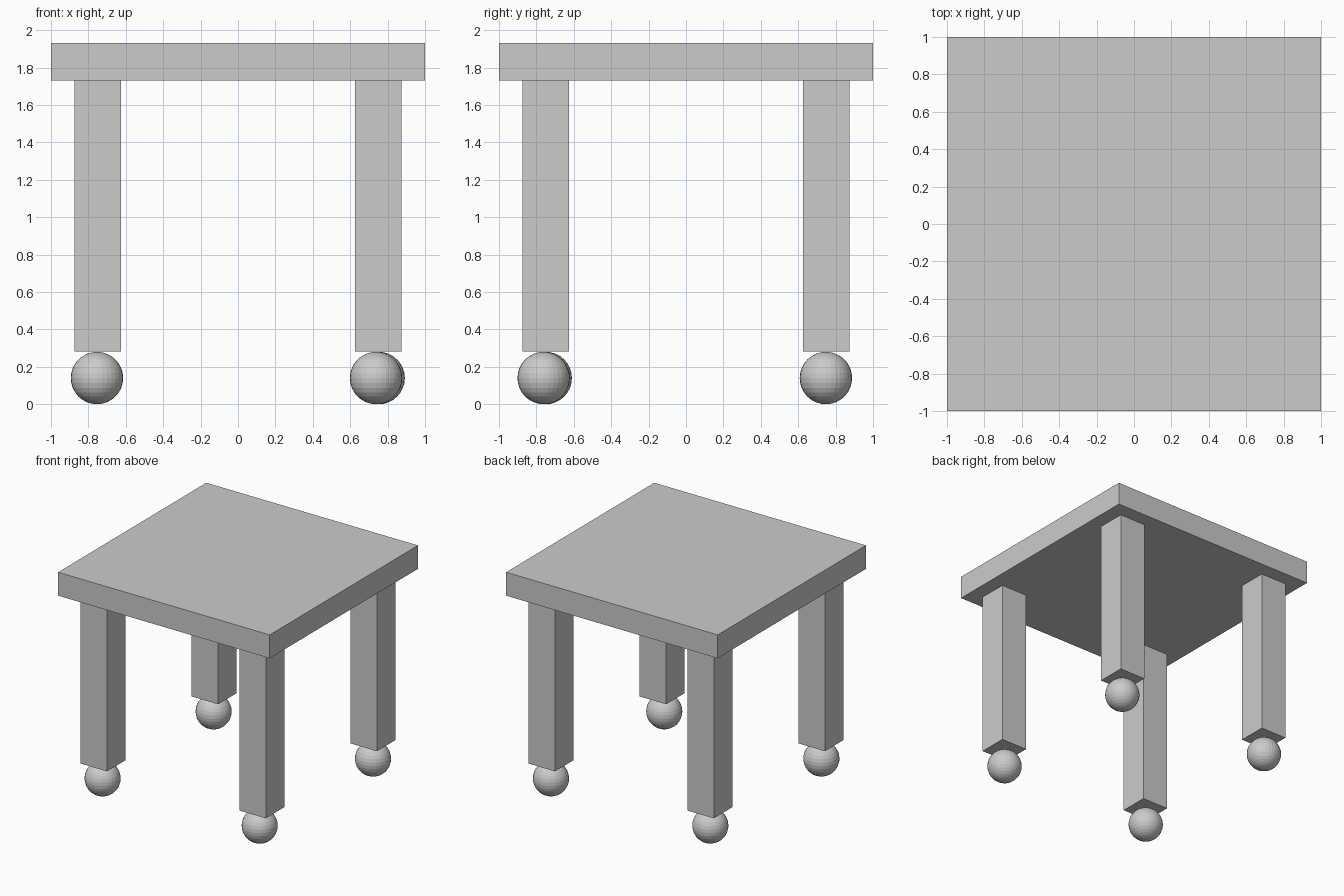
import bpy

if "Cube" in bpy.data.objects:
    bpy.data.objects.remove(bpy.data.objects["Cube"])


def box(name, center, size):
    bpy.ops.mesh.primitive_cube_add(size=1, location=center)
    ob = bpy.context.object
    ob.name = name
    ob.scale = size
    bpy.ops.object.transform_apply(location=False, rotation=False, scale=True)
    return ob


LEG_BOTTOM, TOP_BOTTOM, TOP = 0.282, 1.73, 1.93
BALL_R = 0.14

# Square table top
box("table_top", (0, 0, (TOP_BOTTOM + TOP) / 2), (2, 2, TOP - TOP_BOTTOM))

# Leg signs with the ball centre under each (front right ball is slightly off)
corners = {
    "front_left": ((-1, -1), (-0.754, -0.75)),
    "front_right": ((1, -1), (0.738, -0.761)),
    "back_left": ((-1, 1), (-0.754, 0.748)),
    "back_right": ((1, 1), (0.752, 0.748)),
}

for name, ((sx, sy), (bx, by)) in corners.items():
    # Square leg
    box(name + "_leg", (sx * 0.75, sy * 0.75, (LEG_BOTTOM + TOP_BOTTOM) / 2),
        (0.25, 0.25, TOP_BOTTOM - LEG_BOTTOM))
    # Faceted ball foot
    bpy.ops.mesh.primitive_uv_sphere_add(segments=32, ring_count=16, radius=BALL_R,
                                         location=(bx, by, BALL_R))
    bpy.context.object.name = name + "_ball_foot"
